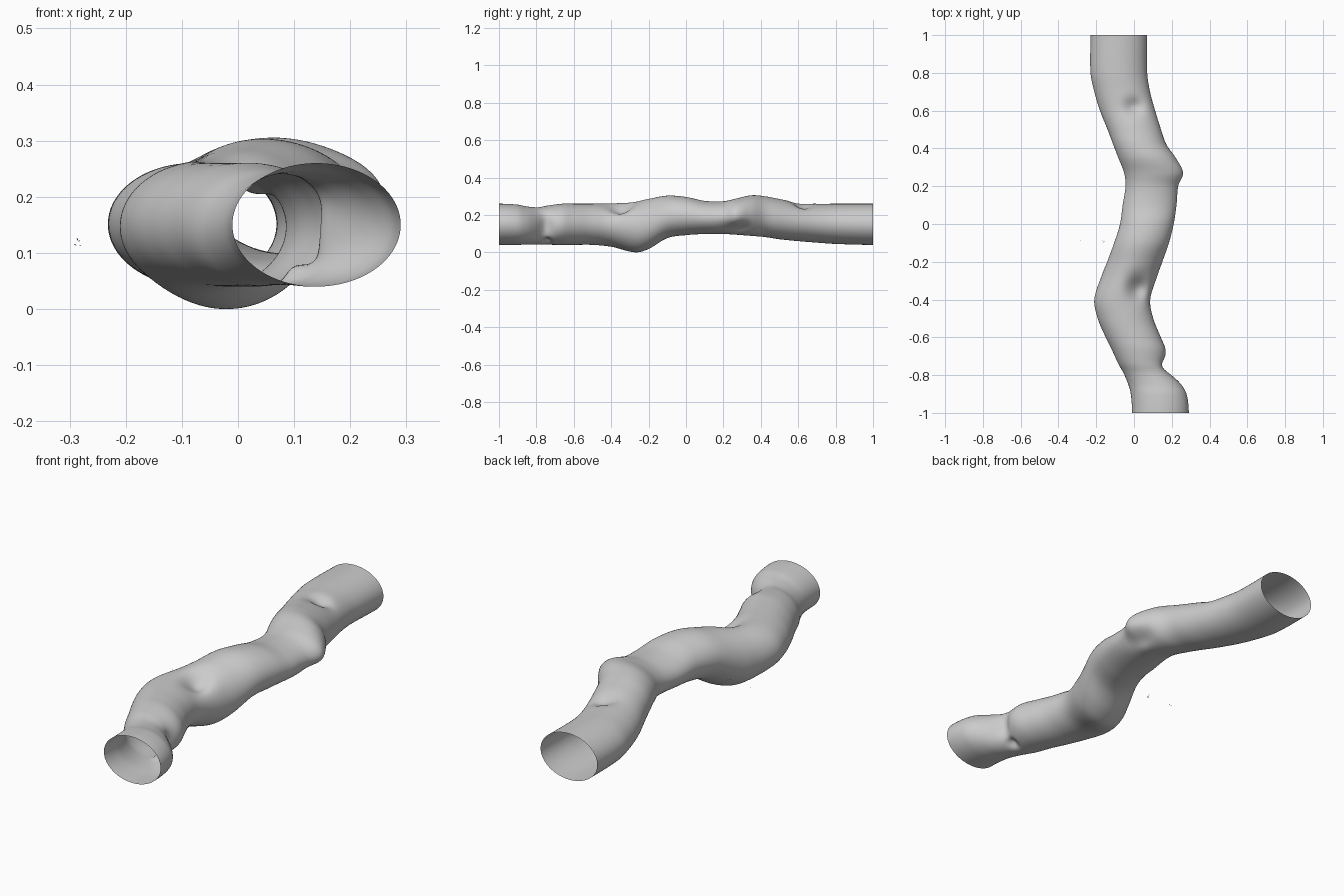
import bpy, bmesh, math, random
from mathutils import Vector

if "Cube" in bpy.data.objects:
    bpy.data.objects.remove(bpy.data.objects["Cube"])

# sections along the tube: y, left x, right x, bottom z, top z
S = [(-1, -.01, .29, .04, .26), (-.9, -.017, .278, .04, .255), (-.85, -.03, .25, .042, .245),
     (-.79, -.055, .195, .043, .241), (-.74, -.083, .172, .041, .25), (-.66, -.12, .166, .04, .26),
     (-.6, -.15, .142, .04, .26), (-.5, -.192, .102, .04, .26), (-.4, -.21, .086, .03, .263),
     (-.27, -.17, .125, .0, .275), (-.2, -.142, .15, .018, .286), (-.1, -.105, .185, .076, .303),
     (0, -.074, .21, .092, .296), (.1, -.06, .225, .098, .275), (.2, -.045, .235, .098, .273),
     (.27, -.052, .262, .094, .288), (.35, -.083, .222, .088, .305), (.42, -.11, .172, .082, .3),
     (.5, -.14, .143, .07, .285), (.6, -.18, .112, .06, .267), (.7, -.21, .085, .052, .26),
     (.8, -.23, .07, .045, .26), (1, -.23, .07, .04, .26)]

# smooth dents: centre, radii, push
DENTS = [((.0, .62, .26), (.05, .045, .06), (0, 0, -.028)),
         ((.02, -.34, .26), (.055, .065, .07), (0, 0, -.045)),
         ((.16, -.755, .14), (.06, .04, .06), (-.03, 0, 0)),
         ((.11, -.745, .06), (.03, .02, .03), (-.012, 0, .02)),
         ((.22, .28, .12), (.06, .07, .05), (-.03, 0, .01))]


def section(y):
    """Monotone-ish cubic interpolation between the listed sections."""
    i = max(k for k in range(len(S) - 1) if S[k][0] <= y + 1e-9)
    a, b = S[i], S[i + 1]
    p, n = S[max(i - 1, 0)], S[min(i + 2, len(S) - 1)]
    h = b[0] - a[0]
    t = (y - a[0]) / h
    out = []
    for c in range(1, 5):
        m0 = (b[c] - p[c]) / (b[0] - p[0]) * h if i else 0
        m1 = (n[c] - a[c]) / (n[0] - a[0]) * h if i < len(S) - 2 else 0
        out.append((2*t**3 - 3*t*t + 1)*a[c] + (t**3 - 2*t*t + t)*m0
                   + (3*t*t - 2*t**3)*b[c] + (t**3 - t*t)*m1)
    return out


grey = bpy.data.materials.new("plain grey")
grey.diffuse_color = (.6, .6, .6, 1)
grey.use_nodes = True
grey.node_tree.nodes["Principled BSDF"].inputs["Base Color"].default_value = grey.diffuse_color


def finish(bm, name):
    me = bpy.data.meshes.new(name)
    bm.to_mesh(me)
    bm.free()
    me.materials.append(grey)
    for f in me.polygons:
        f.use_smooth = True
    ob = bpy.data.objects.new(name, me)
    bpy.context.collection.objects.link(ob)
    return ob


# open bent tube
ROWS, SIDES = 200, 96
bm = bmesh.new()
rings = []
for r in range(ROWS + 1):
    y = -1 + 2 * r / ROWS
    l, rt, bo, to = section(y)
    ring = []
    for k in range(SIDES):
        a = 2 * math.pi * k / SIDES
        v = Vector(((l + rt)/2 + (rt - l)/2*math.cos(a), y, (bo + to)/2 + (to - bo)/2*math.sin(a)))
        push = Vector()
        for c, rad, d in DENTS:
            q = sum(((v[j] - c[j]) / rad[j])**2 for j in range(3))
            push += Vector(d) * math.exp(-q)
        ring.append(bm.verts.new(v + push))
    rings.append(ring)
for A, B in zip(rings, rings[1:]):
    for k in range(SIDES):
        n = (k + 1) % SIDES
        bm.faces.new((A[k], A[n], B[n], B[k]))
bmesh.ops.recalc_face_normals(bm, faces=bm.faces[:])
finish(bm, "bent_tube")

# tiny loose flakes beside the tube
random.seed(3)
bm = bmesh.new()
for c, s, n in (((-.285, -.083, .118), .006, 4), ((-.165, -.09, .12), .009, 8)):
    for _ in range(n):
        o = Vector(c) + Vector([random.uniform(-s, s) for _ in range(3)])
        vs = [bm.verts.new(o + Vector([random.uniform(-.004, .004) for _ in range(3)])) for _ in range(3)]
        bm.faces.new(vs)
finish(bm, "loose_flakes")
